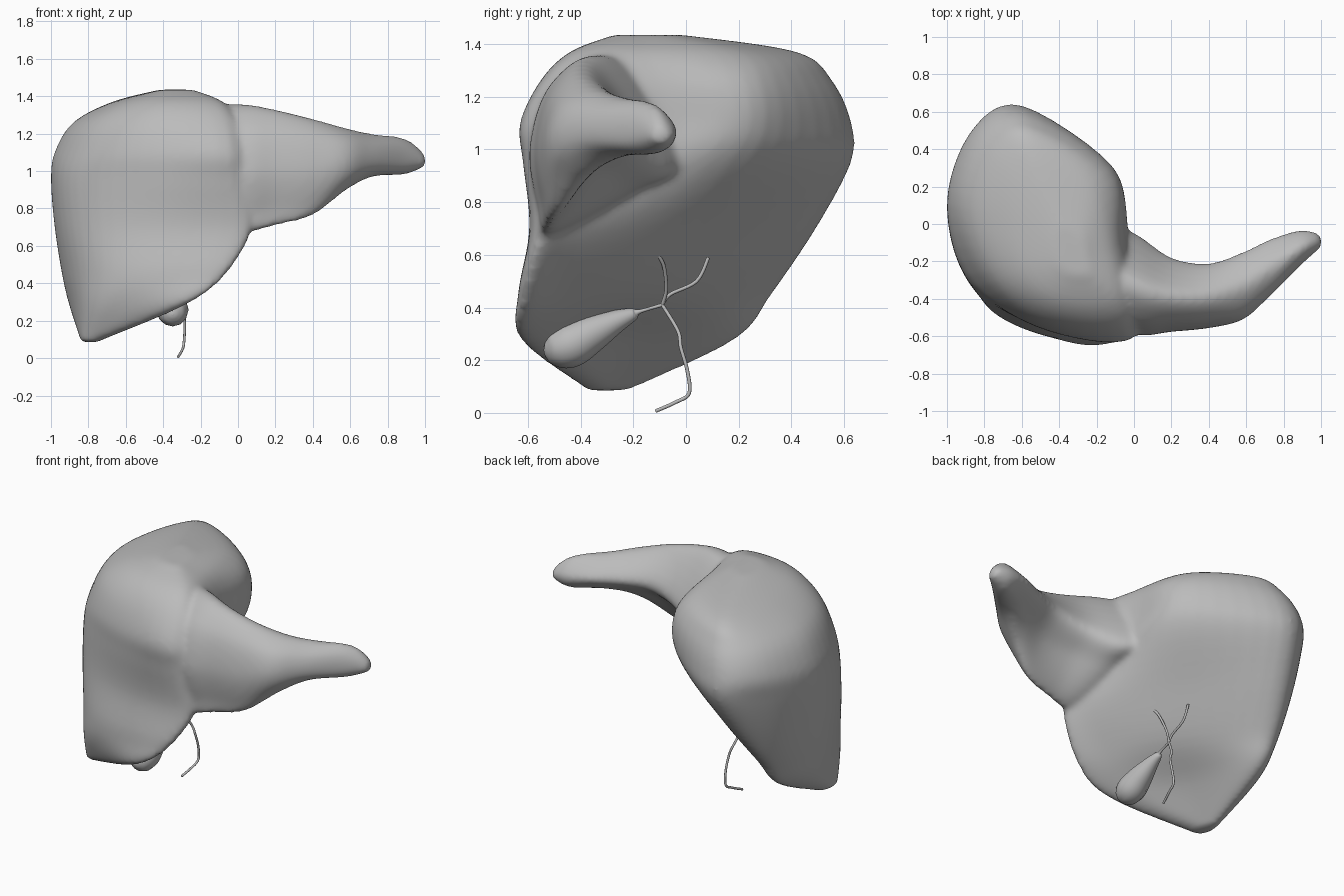
import bpy
from mathutils import Vector

cube = bpy.data.objects.get("Cube")
if cube:
    bpy.data.objects.remove(cube, do_unlink=True)

tissue = bpy.data.materials.new("tissue_grey")
tissue.use_nodes = True
grey = (0.5, 0.5, 0.5, 1)
tissue.diffuse_color = grey
tissue.node_tree.nodes["Principled BSDF"].inputs["Base Color"].default_value = grey


def spline(points, steps, closed):
    """Catmull-Rom curve through the points."""
    count = len(points)
    pick = (lambda i: points[i % count]) if closed else (lambda i: points[max(0, min(count - 1, i))])
    result = []
    for i in range(count if closed else count - 1):
        a, b, c, d = (pick(i + k) for k in (-1, 0, 1, 2))
        for s in range(steps):
            t = s / steps
            result.append(b + (c - a) * t / 2 + (a * 2 - b * 5 + c * 4 - d) * t * t / 2
                          + (b * 3 - a - c * 3 + d) * t ** 3 / 2)
    if not closed:
        result.append(points[-1])
    return result


def loft(rings, verts, faces):
    """Smooth closed skin through rings of equal point count."""
    rings = [spline(ring, 6, True) for ring in rings]
    columns = [spline(list(column), 5, False) for column in zip(*rings)]
    rows = list(zip(*columns))
    start, n = len(verts), len(columns)
    for row in rows:
        verts.extend(row)
    for r in range(len(rows) - 1):
        for i in range(n):
            j = (i + 1) % n
            a, b = start + r * n, start + (r + 1) * n
            faces.append((a + i, a + j, b + j, b + i))
    last = start + (len(rows) - 1) * n
    faces.append(tuple(reversed(range(start, start + n))))
    faces.append(tuple(range(last, last + n)))


def tube(name, points, radii, bevel):
    """Round tube along a smooth path, with a radius at each point."""
    path = spline([Vector((*p, r)) for p, r in zip(points, radii)], 6, False)
    data = bpy.data.curves.new(name, "CURVE")
    data.dimensions = "3D"
    data.bevel_depth = bevel
    data.bevel_resolution = 4
    data.use_fill_caps = True
    line = data.splines.new("POLY")
    line.points.add(len(path) - 1)
    line.use_smooth = True
    for point, p in zip(line.points, path):
        point.co = (p[0], p[1], p[2], 1)
        point.radius = max(p[3], 0.02)
    data.materials.append(tissue)
    bpy.context.collection.objects.link(bpy.data.objects.new(name, data))


# Large lobe: level outlines, in hundredths, from the outer side round the front
lobe_levels = [
    (8.5, (-84, -30, -83, -35, -81, -37, -77, -37, -75, -33, -76, -28, -79, -22, -82, -24)),
    (28, (-90, -10, -81, -41, -60, -54, -31, -63, -34, -50, -58, -20, -76, 17, -86, 11)),
    (45, (-94, -5, -81, -41, -50, -59, -8, -63, -16, -46, -38, -10, -72, 30, -87, 25)),
    (70, (-98, 0, -84, -37, -45, -56, 4, -58, 1, -40, -26, 8, -66, 48, -88, 37)),
    (95, (-100, 8, -86, -33, -45, -57, 2, -59, -1, -24, -13, 24, -61, 62, -88, 46)),
    (110, (-98, 10, -82, -33, -45, -57, 1, -59, -4, -8, -11, 30, -59, 62, -86, 50)),
    (126, (-88, 8, -74, -31, -42, -52, -2, -51, -6, -10, -13, 28, -56, 55, -79, 44)),
    (137, (-67, 5, -60, -26, -40, -42, -10, -41, -12, -15, -22, 21, -53, 42, -64, 32)),
]
verts, faces = [], []
rings = [[Vector((x, y, z)) / 100 for x, y in zip(flat[::2], flat[1::2])] for z, flat in lobe_levels]
crown = Vector((-0.31, -0.2, 1.435))
rings.append([crown + Vector((p.x - crown.x, p.y - crown.y, 0)) * 0.3 for p in rings[-1]])
loft(rings, verts, faces)

# Tapering lobe: stations of x, front y, back y, bottom z, top z
stations = [
    (-0.2, -0.5, 0.05, 0.78, 1.34), (0.02, -0.59, -0.06, 0.68, 1.345),
    (0.2, -0.575, -0.18, 0.71, 1.32), (0.4, -0.555, -0.21, 0.765, 1.275),
    (0.58, -0.51, -0.15, 0.9, 1.225), (0.72, -0.39, -0.085, 0.97, 1.195),
    (0.88, -0.23, -0.035, 0.98, 1.175), (0.97, -0.15, -0.045, 1.01, 1.12),
    (1.005, -0.12, -0.07, 1.03, 1.07),
]
rings = []
for x, front, back, low, top in stations:
    tip = max(0, min(1, (x - 0.3) / 0.5))
    root = max(0, min(1, (0.45 - x) / 0.4))
    section = [(0, 0.5), (0.06, 0.16), (0.16 + 0.3 * tip, 0),
               (0.52 + 0.3 * tip + 0.2 * root, 0.42 - 0.3 * tip - 0.18 * root),
               (1, 0.7 - 0.2 * tip - 0.28 * root), (0.55, 1), (0.16, 0.86)]
    rings.append([Vector((x, front + u * (back - front), low + v * (top - low))) for u, v in section])
loft(rings, verts, faces)

# Fuse the two lobes into one soft body
mesh = bpy.data.meshes.new("liver_body")
mesh.from_pydata(verts, [], faces)
mesh.materials.append(tissue)
body = bpy.data.objects.new("liver_body", mesh)
bpy.context.collection.objects.link(body)
remesh = body.modifiers.new("fuse", "REMESH")
remesh.mode = "VOXEL"
remesh.voxel_size = 0.016
remesh.use_smooth_shade = True
soften = body.modifiers.new("soften", "SMOOTH")
soften.factor = 0.5
soften.iterations = 10

# Gallbladder with its neck
tube("gallbladder", [(-0.35, -0.54, 0.235), (-0.35, -0.53, 0.236), (-0.35, -0.5, 0.241),
                     (-0.35, -0.44, 0.257), (-0.35, -0.36, 0.3), (-0.35, -0.27, 0.345),
                     (-0.35, -0.2, 0.375), (-0.345, -0.175, 0.385), (-0.34, -0.09, 0.41)],
     [0.05, 0.35, 0.68, 0.85, 0.72, 0.46, 0.24, 0.08, 0.07], 0.1)

# Bile ducts
hub = (-0.34, -0.09, 0.41)
ducts = {
    "left_duct": [hub, (-0.31, -0.075, 0.47), (-0.26, -0.085, 0.56), (-0.23, -0.115, 0.61)],
    "right_duct": [hub, (-0.34, -0.06, 0.45), (-0.34, 0.04, 0.5), (-0.34, 0.085, 0.59)],
    "common_duct": [hub, (-0.31, -0.03, 0.31), (-0.29, -0.02, 0.25), (-0.285, 0.005, 0.16),
                    (-0.29, 0.012, 0.075), (-0.3, -0.04, 0.04), (-0.32, -0.115, 0.007)],
}
for name, path in ducts.items():
    tube(name, path, [1] * len(path), 0.007)
